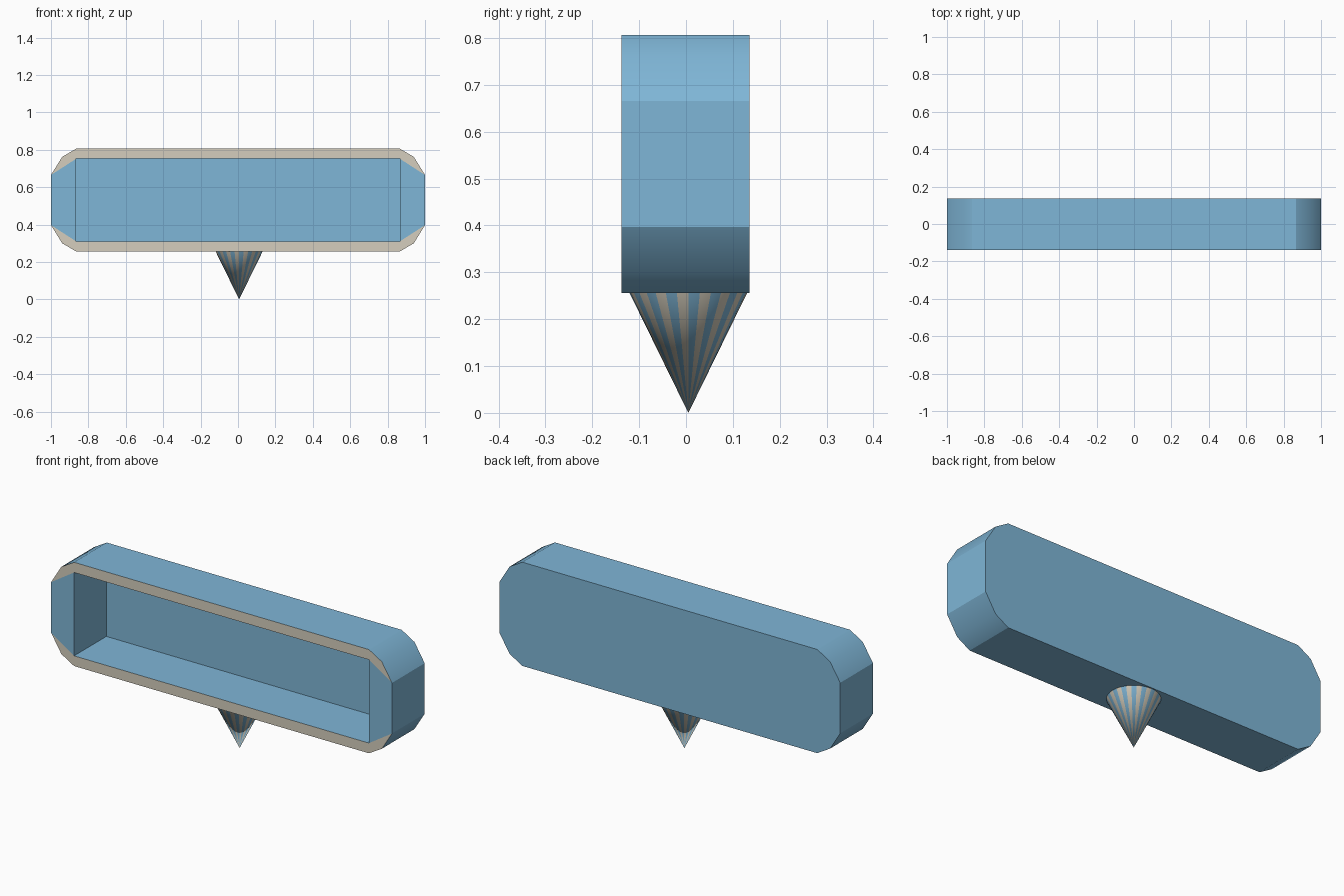
import bpy, bmesh, math

if "Cube" in bpy.data.objects:
    bpy.data.objects.remove(bpy.data.objects["Cube"], do_unlink=True)


def material(name, rgb):
    m = bpy.data.materials.new(name)
    m.use_nodes = True
    m.diffuse_color = (*rgb, 1)
    m.node_tree.nodes["Principled BSDF"].inputs["Base Color"].default_value = (*rgb, 1)
    return m


BLUE = material("sky blue", (0.212, 0.468, 0.679))
CREAM = material("warm cream", (0.665, 0.617, 0.509))


def finish(bm, name, recalc=True):
    if recalc:
        bmesh.ops.recalc_face_normals(bm, faces=bm.faces)
    mesh = bpy.data.meshes.new(name)
    bm.to_mesh(mesh)
    bm.free()
    mesh.materials.append(BLUE)
    mesh.materials.append(CREAM)
    ob = bpy.data.objects.new(name, mesh)
    bpy.context.collection.objects.link(ob)
    bpy.ops.object.select_all(action='DESELECT')
    ob.select_set(True)
    bpy.context.view_layer.objects.active = ob
    bpy.ops.object.shade_smooth_by_angle(angle=math.radians(30))
    return ob


# Hollow tray: a chamfered outline with a rectangular recess open at the front
FRONT, BACK, FLOOR, MID = -0.138, 0.136, 0.132, 0.531
corner = [(1.0, 0.134), (0.94, 0.231), (0.865, 0.275)]
outline = (corner + [(-x, z) for x, z in reversed(corner)]
           + [(-x, -z) for x, z in corner] + [(x, -z) for x, z in reversed(corner)])
recess = [(0.865, 0.221), (-0.865, 0.221), (-0.865, -0.221), (0.865, -0.221)]

bm = bmesh.new()


def ring(points, y):
    return [bm.verts.new((x, y, MID + z)) for x, z in points]


def walls(a, b):
    for i in range(len(a)):
        j = (i + 1) % len(a)
        bm.faces.new((a[i], a[j], b[j], b[i]))


outer_front, outer_back = ring(outline, FRONT), ring(outline, BACK)
inner_front, inner_back = ring(recess, FRONT), ring(recess, FLOOR)
walls(outer_front, outer_back)
walls(inner_front, inner_back)
bm.faces.new(outer_back)
bm.faces.new(inner_back)

# Front rim: cream corners, cream long edges, blue end panels
for i in range(4):
    a, b, c = outer_front[3 * i:3 * i + 3]
    d = outer_front[(3 * i + 3) % 12]
    p, q = inner_front[i], inner_front[(i + 1) % 4]
    bm.faces.new((a, b, c, p)).material_index = 1
    long_edge = i % 2 == 0
    # On the even corners the outline continues along a long edge, on odd ones along an end
    if long_edge:
        bm.faces.new((c, d, q, p)).material_index = 1
    else:
        bm.faces.new((c, d, q, p)).material_index = 0

# Mirrored corners run the other way, so colour the end panels and rim by position
for f in bm.faces:
    if all(abs(v.co.y - FRONT) < 1e-5 for v in f.verts):
        ends = sum(abs(v.co.x) > 0.99 for v in f.verts) == 2
        f.material_index = 0 if ends else 1
finish(bm, "tray_body")

# Striped cone pointing down from the underside
SIDES, RADIUS, TOP = 32, 0.126, 0.257
bm = bmesh.new()
tip = bm.verts.new((0.006, 0.005, 0.0))
rim = [bm.verts.new((0.006 + RADIUS * math.cos(2 * math.pi * i / SIDES),
                     0.005 + RADIUS * math.sin(2 * math.pi * i / SIDES), TOP))
       for i in range(SIDES)]
for i in range(SIDES):
    bm.faces.new((tip, rim[(i + 1) % SIDES], rim[i])).material_index = i % 2
bm.faces.new(rim)
finish(bm, "pointer_cone")
